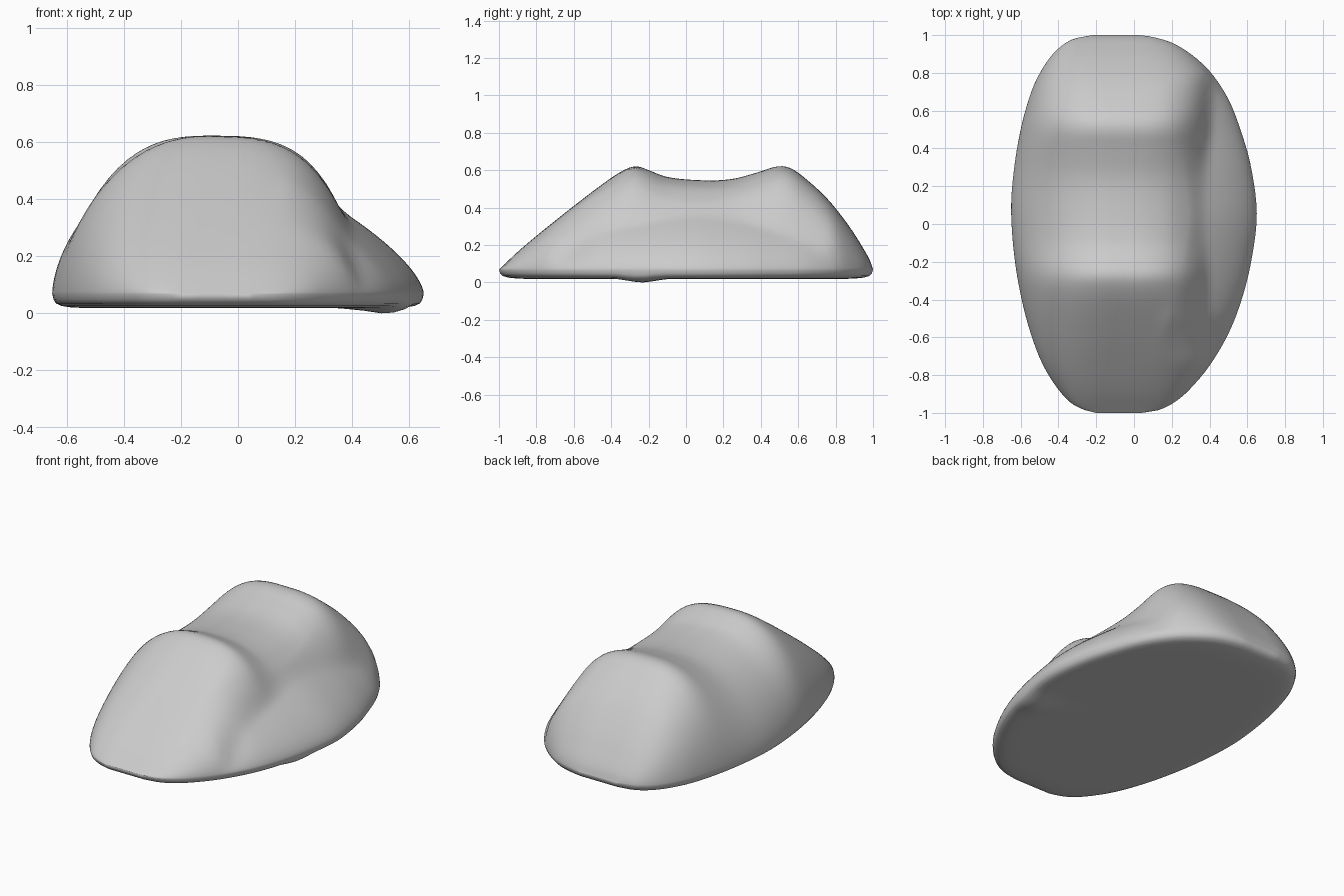
import bpy, bmesh, math

if "Cube" in bpy.data.objects:
    bpy.data.objects.remove(bpy.data.objects["Cube"])

# Profiles along y: left edge, right edge, ridge-line height
LEFT = [(-1, -.2), (-.985, -.26), (-.95, -.33), (-.87, -.405), (-.75, -.48), (-.6, -.54), (-.42, -.59),
        (-.2, -.63), (.05, -.65), (.25, -.64), (.5, -.6), (.71, -.54), (.83, -.48), (.92, -.41),
        (.98, -.32), (1, -.22)]
RIGHT = [(-1, .04), (-.985, .13), (-.94, .22), (-.87, .3), (-.75, .4), (-.58, .5), (-.4, .57), (-.2, .62),
         (.05, .65), (.3, .62), (.48, .57), (.66, .5), (.81, .4), (.9, .3), (.96, .2), (.99, .1), (1, .03)]
TOP = [(-1, .07), (-.9, .165), (-.8, .25), (-.6, .41), (-.4, .56), (-.31, .613), (-.26, .623), (-.2, .602),
       (-.1, .565), (.1, .547), (.25, .555), (.4, .595), (.48, .621), (.54, .62), (.6, .588), (.75, .455),
       (.87, .305), (.95, .18), (.985, .115), (1, .07)]
RIM, MID = .07, -.1


def curve(pts, y):
    """Smooth interpolation through a profile."""
    n = len(pts)
    y = max(-1, min(1, y))
    i = next((k for k in range(n - 1) if y <= pts[k + 1][0]), n - 2)

    def slope(k):
        a, b = pts[max(k - 1, 0)], pts[min(k + 1, n - 1)]
        return (b[1] - a[1]) / (b[0] - a[0])
    (y0, v0), (y1, v1) = pts[i], pts[i + 1]
    d = y1 - y0
    t = (y - y0) / d
    return (v0 * (1 + 2 * t) * (1 - t) ** 2 + v1 * t * t * (3 - 2 * t)
            + d * t * (1 - t) * (slope(i) * (1 - t) - slope(i + 1) * t))


def height(x, y):
    """Domed hump blended with the lower wing on the right."""
    h = curve(TOP, y) - RIM
    xr = curve(RIGHT, y)
    if x < MID:
        t, p = (MID - x) / (MID - curve(LEFT, y)), 2.1 + 2 * y * y
    else:
        t, p = (x - MID) / (min(.42, xr) - MID), 3 + y * y
    hump = h * max(0, 1 - t ** p) ** .6
    s = max(0, min(1, (x - MID) / .3))
    v = max(0, min(1, (xr - x) / .35))
    wing = min(.33, .8 * h) * v ** .65 * s * s * (3 - 2 * s)
    return RIM + (max(hump, 0) ** 8 + max(wing, 0) ** 8) ** .125


# Outline, counter-clockwise from the front
N, E = 56, 6
ys = [-math.cos(math.pi * i / N) for i in range(N + 1)]
outline = [(curve(RIGHT, y), y) for y in ys]
a, b = curve(RIGHT, 1), curve(LEFT, 1)
outline += [(a + (b - a) * i / E, 1) for i in range(1, E)]
outline += [(curve(LEFT, y), y) for y in reversed(ys)]
a, b = curve(LEFT, -1), curve(RIGHT, -1)
outline += [(a + (b - a) * i / E, -1) for i in range(1, E)]

bm = bmesh.new()
rings = []
# Flat underside with rounded edge and a small low tip at the front right
for s, z in [(.3, .02), (.6, .02), (.75, .02), (.83, .02), (.9, .022), (.95, .027), (.98, .036), (.993, .05)]:
    ring = []
    for x, y in outline:
        d = math.hypot(x * s - .52, y * s + .24) / .14
        ring.append(bm.verts.new((x * s, y * s, z - .022 * max(0, 1 - d))))
    rings.append(ring)
# Upper surface from the rim to the centre
M = 64
for j in range(M, 0, -1):
    s = math.sin(math.pi / 2 * j / M)
    rings.append([bm.verts.new((x * s, y * s, RIM if j == M else height(x * s, y * s))) for x, y in outline])
n = len(outline)
for lo, hi in zip(rings, rings[1:]):
    for i in range(n):
        k = (i + 1) % n
        bm.faces.new((lo[i], lo[k], hi[k], hi[i]))
bottom = bm.verts.new((0, 0, .02))
peak = bm.verts.new((0, 0, height(0, 0)))
for i in range(n):
    k = (i + 1) % n
    bm.faces.new((bottom, rings[0][k], rings[0][i]))
    bm.faces.new((peak, rings[-1][i], rings[-1][k]))
for f in bm.faces:
    f.smooth = True
bmesh.ops.recalc_face_normals(bm, faces=bm.faces)
# Soften the creases
top = [v for r in rings[len(rings) - M + 2:] for v in r]
for _ in range(3):
    bmesh.ops.smooth_vert(bm, verts=top, factor=.4, use_axis_z=True)
low = min(v.co.z for v in bm.verts)
for v in bm.verts:
    v.co.z -= low

mesh = bpy.data.meshes.new("shell_body")
bm.to_mesh(mesh)
bm.free()
bpy.context.collection.objects.link(bpy.data.objects.new("shell_body", mesh))
